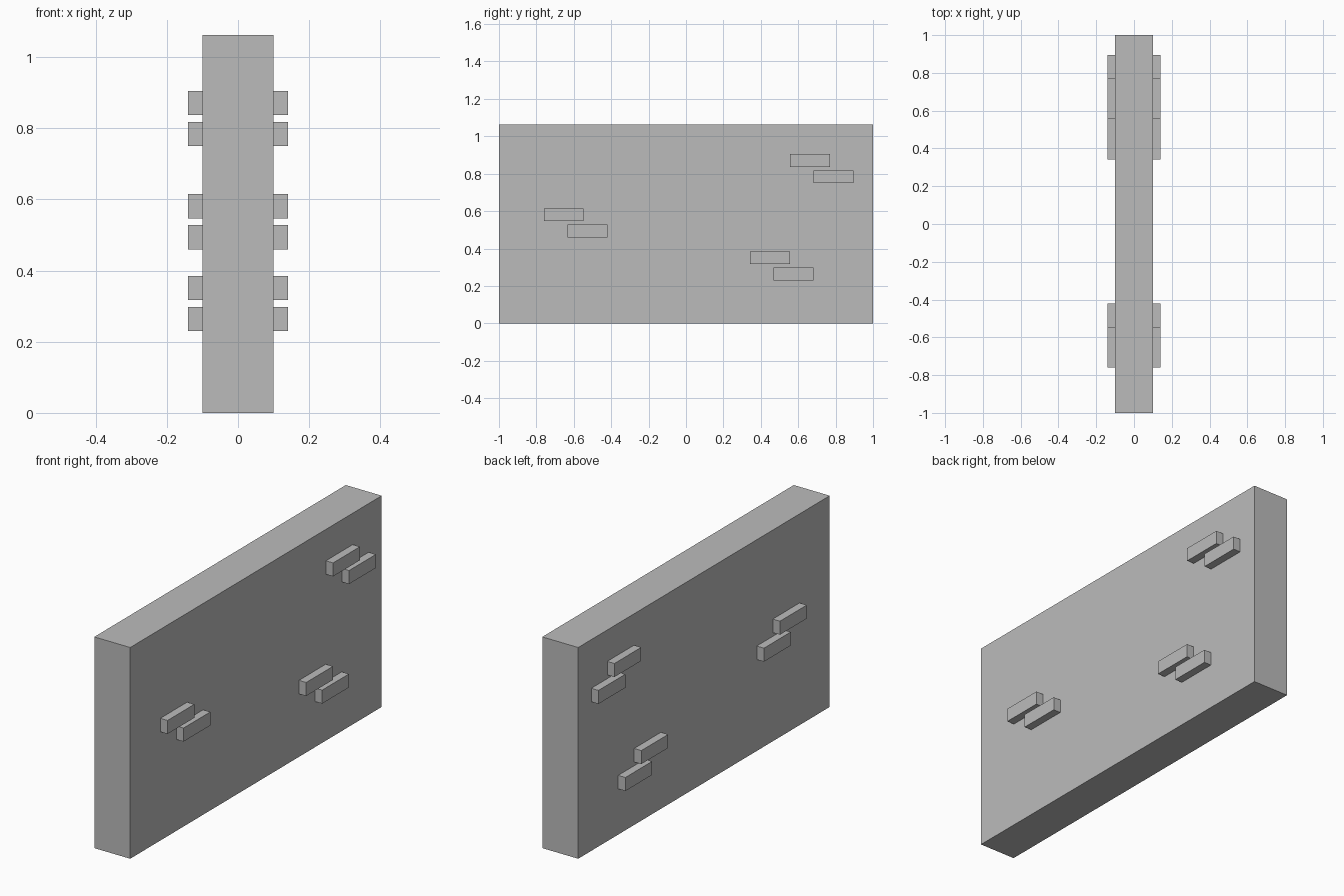
import bpy

cube = bpy.data.objects.get("Cube")
if cube:
    bpy.data.objects.remove(cube, do_unlink=True)

# One plain grey for the whole model
GREY = (0.5, 0.5, 0.5, 1.0)
grey = bpy.data.materials.new("plain grey")
grey.use_nodes = True
grey.diffuse_color = GREY
grey.node_tree.nodes["Principled BSDF"].inputs["Base Color"].default_value = GREY


def box(name, low, high):
    """Axis-aligned box between two corners."""
    centre = [(a + b) / 2 for a, b in zip(low, high)]
    bpy.ops.mesh.primitive_cube_add(size=1, location=centre)
    ob = bpy.context.object
    ob.name = name
    ob.scale = [b - a for a, b in zip(low, high)]
    bpy.ops.object.transform_apply(location=False, rotation=False, scale=True)
    ob.data.materials.append(grey)
    return ob


# Wall slab
HALF_THICK, HEIGHT = 0.1, 1.063
box("wall", (-HALF_THICK, -1, 0), (HALF_THICK, 1, HEIGHT))

# Staggered pairs of raised bricks, the same on both sides of the wall
LENGTH, BRICK_HEIGHT, DEPTH = 0.213, 0.068, 0.04
STEP_Y, STEP_Z = 0.127, 0.087
PAIRS = {"upper": (0.556, 0.837), "middle": (-0.76, 0.547), "lower": (0.342, 0.317)}

for pair, (y, z) in PAIRS.items():
    for row, step in (("top", 0), ("bottom", 1)):
        y0, z0 = y + step * STEP_Y, z - step * STEP_Z
        for side, sign in (("left", 1), ("right", -1)):
            xs = sorted((sign * HALF_THICK, sign * (HALF_THICK + DEPTH)))
            box(f"{pair}_{row}_brick_{side}",
                (xs[0], y0, z0), (xs[1], y0 + LENGTH, z0 + BRICK_HEIGHT))
